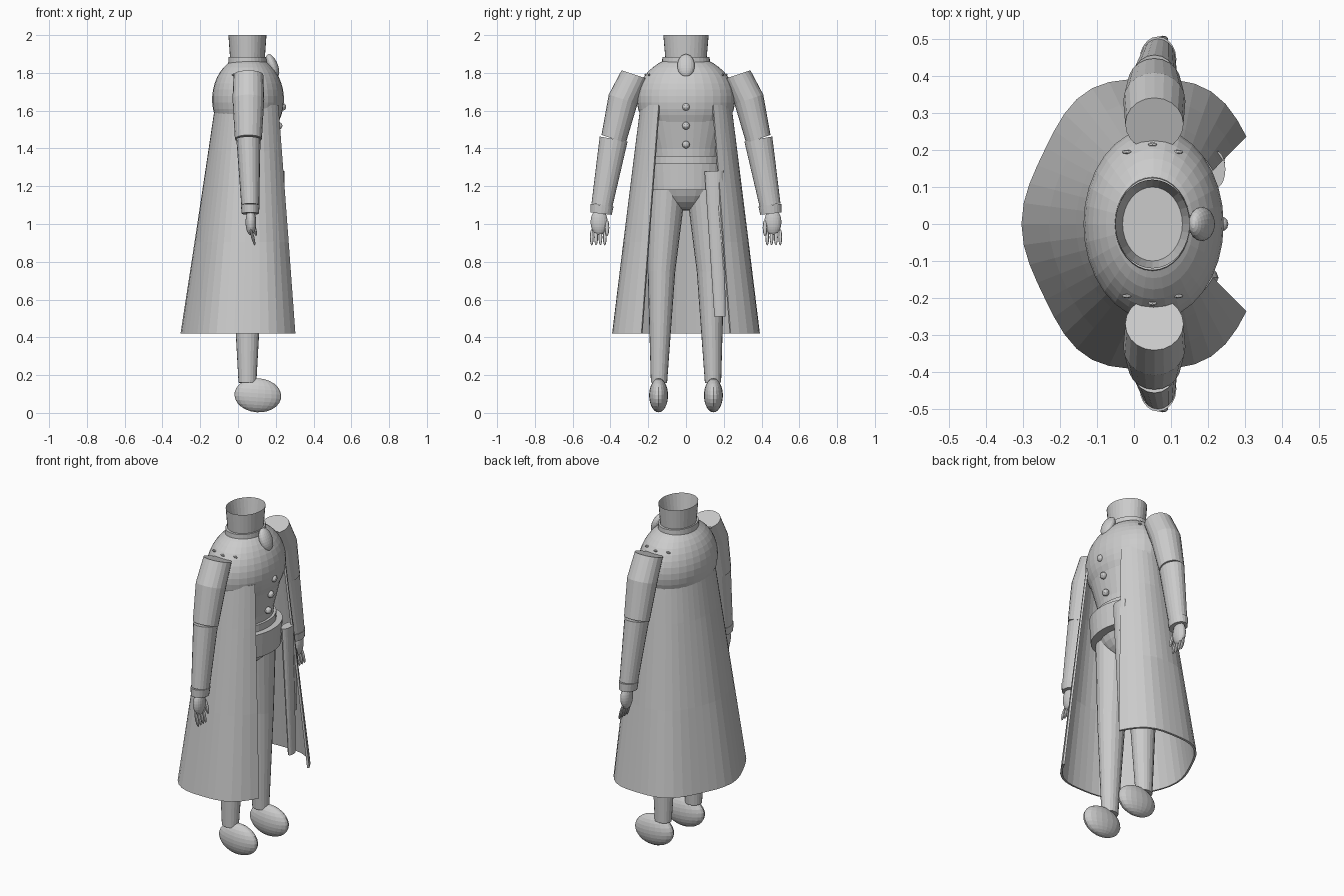
import bpy, bmesh, math
from mathutils import Vector, Matrix

if "Cube" in bpy.data.objects:
    bpy.data.objects.remove(bpy.data.objects["Cube"])

colour = (.6, .6, .6, 1)
grey = bpy.data.materials.new("plain_grey")
grey.use_nodes = True
grey.diffuse_color = colour
grey.node_tree.nodes["Principled BSDF"].inputs["Base Color"].default_value = colour


def finish(name, bm, mirrored=False):
    """Turn the bmesh into an object, optionally mirrored to the other side."""
    bmesh.ops.recalc_face_normals(bm, faces=bm.faces)
    mesh = bpy.data.meshes.new(name)
    bm.to_mesh(mesh)
    bm.free()
    mesh.materials.append(grey)
    part = bpy.data.objects.new(name, mesh)
    bpy.context.collection.objects.link(part)
    if mirrored:
        mirror = part.modifiers.new("other_side", 'MIRROR')
        mirror.use_axis = (False, True, False)
    return part


def bridge(bm, lower, upper, closed=True):
    """Join two rows of vertices with quads."""
    for i in range(len(lower) if closed else len(lower) - 1):
        j = (i + 1) % len(lower)
        bm.faces.new((lower[i], lower[j], upper[j], upper[i]))


def tube(name, path, radii, depth=1, sides=20, mirrored=False, hollow=0):
    """Capped tube along a path; depth is the ratio of its x radius to its width."""
    bm = bmesh.new()
    along = Vector(path[-1]) - Vector(path[0])
    across = Vector((1, 0, 0))
    sideways = along.cross(across).normalized()
    rings = []
    for point, radius in zip(path, radii):
        ring = []
        for i in range(sides):
            angle = math.tau * i / sides
            offset = across * depth * math.cos(angle) + sideways * math.sin(angle)
            ring.append(bm.verts.new(Vector(point) + offset * radius))
        rings.append(ring)
    for lower, upper in zip(rings, rings[1:]):
        bridge(bm, lower, upper)
    bm.faces.new(rings[0])
    cap = bm.faces.new(rings[-1])
    if hollow:
        bm.normal_update()
        bmesh.ops.inset_region(bm, faces=[cap], thickness=.02)
        bmesh.ops.translate(bm, verts=cap.verts, vec=(0, 0, -hollow))
    return finish(name, bm, mirrored)


def upright(name, x, heights, radii, depth, hollow=0):
    """Tube standing on the centre line."""
    return tube(name, [(x, 0, z) for z in heights], radii, depth, sides=32, hollow=hollow)


def ball(name, centre, radii, pitch=0, segments=20, mirrored=False):
    bm = bmesh.new()
    matrix = Matrix.LocRotScale(Vector(centre), Matrix.Rotation(math.radians(pitch), 3, 'Y'),
                                Vector(radii))
    bmesh.ops.create_uvsphere(bm, u_segments=segments, v_segments=segments * 2 // 3,
                              radius=1, matrix=matrix)
    return finish(name, bm, mirrored)


# Torso, pelvis and belt
ball("chest", (.053, 0, 1.66), (.19, .26, .23), segments=32)
upright("waist", .06, (1.3, 1.4, 1.6), (.17, .18, .24), depth=.7)
upright("waistband", .06, (1.3, 1.36), (.19, .19), depth=.73)
upright("belt", .07, (1.18, 1.32), (.21, .22), depth=.74)
ball("pelvis", (.05, 0, 1.25), (.14, .19, .18))

# Hollow collar with a base band
upright("collar", .05, (1.86, 2), (.108, .12), depth=.84, hollow=.11)
upright("collar_band", .05, (1.84, 1.885), (.128, .125), depth=.8)

# Neck ornament and buttons down the front
ball("neck_ornament", (.183, 0, 1.838), (.028, .046, .065), pitch=-22)
for i, x in enumerate((.2, .215, .235)):
    ball(f"button_{i}", (x, 0, 1.42 + i / 10), (.02, .02, .02), segments=12)

# Long open coat: an oval that flares downwards into soft folds
bm = bmesh.new()
opening = math.radians(37)
segments = 36
rows = []
for drop in (0, .2, .6, 1):
    row = []
    for i in range(segments + 1):
        angle = opening + (math.tau - 2 * opening) * i / segments
        fold = 1 + .025 * drop * math.cos(6 * angle)
        x = .065 - .025 * drop + (.18 + .15 * drop) * fold * math.cos(angle)
        y = (.235 + .16 * drop) * fold * math.sin(angle)
        row.append(bm.verts.new((x, y, 1.63 - 1.21 * drop)))
    rows.append(row)
for upper, lower in zip(rows, rows[1:]):
    bridge(bm, upper, lower, closed=False)
coat = finish("coat", bm)
cloth = coat.modifiers.new("cloth_thickness", 'SOLIDIFY')
cloth.thickness = .012
cloth.offset = 0

# Sleeves
shoulder, bicep, elbow = (.055, .27, 1.79), (.055, .333, 1.66), (.055, .383, 1.45)
wrist, cuff_end = (.065, .445, 1.1), (.065, .45, 1.055)
tube("upper_arms", (shoulder, bicep, elbow), (.075, .08, .068), depth=1.05, mirrored=True)
tube("forearms", (elbow, wrist), (.075, .056), depth=.85, mirrored=True)
tube("cuffs", (wrist, cuff_end), (.062, .057), depth=.8, mirrored=True)

# Hands
ball("palms", (.068, .46, 1.01), (.028, .045, .07), mirrored=True)
for i in range(4):
    ball(f"fingers_{i}", (.078, .43 + .023 * i, .93), (.009, .01, .045),
         pitch=-15, segments=10, mirrored=True)
ball("thumbs", (.085, .418, .98), (.011, .012, .045), pitch=-15, segments=10, mirrored=True)

# Legs and rounded feet
ankle, knee, hip = (.05, .143, .16), (.05, .13, .75), (.05, .1, 1.2)
tube("legs", (ankle, knee, hip), (.043, .073, .1), depth=1.1, mirrored=True)
ball("feet", (.105, .145, .093), (.124, .05, .09), pitch=4, mirrored=True)

# Small stitches over the shoulders
for step in (-1, 0, 1):
    ball(f"shoulder_stitches_{step + 1}", (.05 + .07 * step, .215 - .02 * abs(step), 1.79),
         (.014, .006, .006), segments=8, mirrored=True)

# Flat scabbard at the left hip with a hanging strap
tube("scabbard", ((.228, .18, .51), (.222, .148, 1.28)), (.03, .05), depth=.5)
tube("scabbard_strap", ((.236, .206, .76), (.238, .185, 1.1)), (.008, .02), depth=.5, sides=10)
